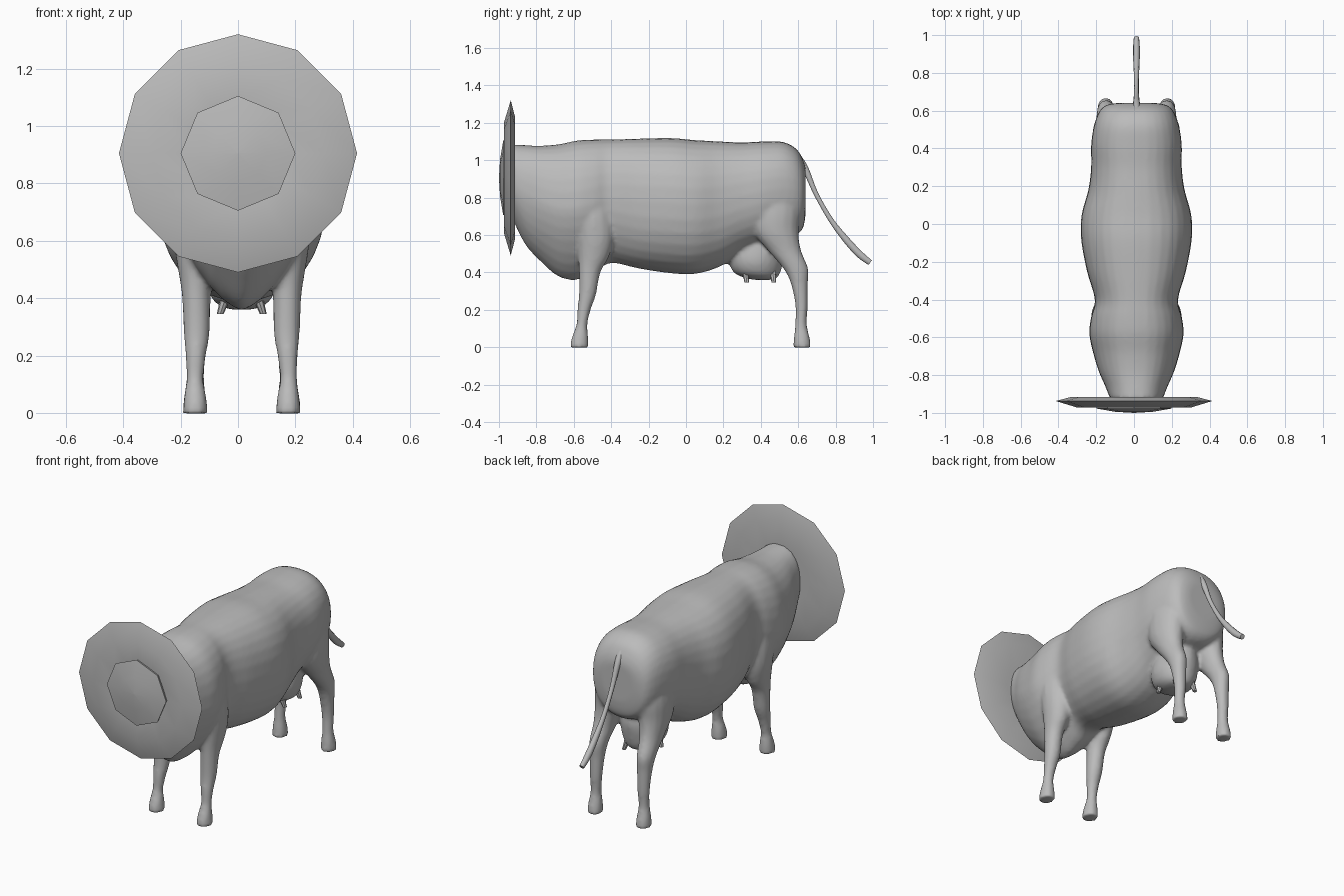
import bpy, bmesh, math
from mathutils import Vector

if "Cube" in bpy.data.objects:
    bpy.data.objects.remove(bpy.data.objects["Cube"])

CX = 0.013  # the animal sits slightly off the plate's centre

grey = bpy.data.materials.new("light grey")
grey.diffuse_color = (0.5, 0.5, 0.5, 1)
grey.use_nodes = True
grey.node_tree.nodes["Principled BSDF"].inputs["Base Color"].default_value = grey.diffuse_color


def smooth_rows(rows, steps=4):
    """Catmull-Rom interpolation through rows of ring parameters."""
    out = []
    for i in range(len(rows) - 1):
        a, b = rows[max(i - 1, 0)], rows[i]
        c, d = rows[i + 1], rows[min(i + 2, len(rows) - 1)]
        for k in range(steps):
            t = k / steps
            out.append([0.5 * (2 * q + (r - p) * t + (2 * p - 5 * q + 4 * r - s) * t * t
                               + (3 * q - p - 3 * r + s) * t ** 3)
                        for p, q, r, s in zip(a, b, c, d)])
    out.append(list(rows[-1]))
    return out


def loft(bm, rings):
    """Skin closed rings of points and cap both ends."""
    vs = [[bm.verts.new(p) for p in ring] for ring in rings]
    n = len(vs[0])
    for a, b in zip(vs, vs[1:]):
        for i in range(n):
            j = (i + 1) % n
            bm.faces.new((a[i], a[j], b[j], b[i]))
    bm.faces.new(vs[0][::-1])
    bm.faces.new(vs[-1])


def finish(bm, name, angle=40):
    bmesh.ops.recalc_face_normals(bm, faces=bm.faces)
    me = bpy.data.meshes.new(name)
    bm.to_mesh(me)
    bm.free()
    me.materials.append(grey)
    ob = bpy.data.objects.new(name, me)
    bpy.context.collection.objects.link(ob)
    for p in me.polygons:
        p.use_smooth = True
    me.set_sharp_from_angle(angle=math.radians(angle))
    return ob


def flat_ring(x, y, z, rx, ry, n=16):
    return [Vector((x + rx * math.cos(2 * math.pi * i / n),
                    y + ry * math.sin(2 * math.pi * i / n), z)) for i in range(n)]


def body_ring(y, zb, zt, w, n_bot, n=32):
    """Superellipse section, with its own exponent for the lower half."""
    zm = zb + (zt - zb) * 0.52
    pts = []
    for i in range(n):
        a = 2 * math.pi * i / n
        c, s = math.cos(a), math.sin(a)
        e = 2 / (2.35 if s >= 0 else n_bot)
        h = zt - zm if s >= 0 else zm - zb
        pts.append(Vector((CX + math.copysign(w * abs(c) ** e, c), y,
                           zm + math.copysign(h * abs(s) ** e, s))))
    return pts


# torso: y, bottom, top, half width, lower roundness
TORSO = [(-0.925, .68, 1.085, .14, 2.0), (-0.86, .55, 1.08, .165, 1.8),
         (-0.78, .46, 1.077, .20, 1.6), (-0.68, .375, 1.085, .23, 1.5),
         (-0.58, .36, 1.105, .25, 1.5), (-0.49, .40, 1.11, .24, 1.7),
         (-0.40, .45, 1.11, .22, 2.0), (-0.25, .42, 1.115, .262, 2.2),
         (-0.08, .395, 1.118, .293, 2.2), (0.05, .392, 1.107, .29, 2.2),
         (0.18, .43, 1.1, .255, 2.2), (0.30, .50, 1.095, .24, 2.2),
         (0.42, .55, 1.1, .24, 2.2), (0.52, .58, 1.097, .225, 2.2),
         (0.59, .60, 1.06, .20, 2.2), (0.627, .64, 1.0, .165, 2.2),
         (0.64, .72, .95, .11, 2.0)]
# legs: z, x offset, y, radius x, radius y
FRONT_LEG = [(.85, .13, -.50, .09, .11), (.70, .145, -.495, .095, .11),
             (.58, .155, -.485, .08, .10), (.48, .157, -.495, .062, .082),
             (.40, .158, -.515, .05, .058), (.28, .157, -.527, .046, .046),
             (.20, .16, -.545, .036, .036), (.12, .163, -.557, .030, .030),
             (.05, .162, -.567, .040, .045), (-.003, .162, -.572, .044, .050)]
HIND_LEG = [(.92, .11, .46, .09, .12), (.74, .13, .475, .10, .135),
            (.62, .145, .48, .085, .122), (.52, .155, .525, .062, .09),
            (.42, .16, .587, .050, .067), (.34, .16, .606, .043, .046),
            (.22, .16, .618, .036, .033), (.12, .162, .615, .031, .032),
            (.05, .163, .619, .040, .043), (-.003, .163, .622, .043, .048)]
# udder: z, y, radius x, radius y
UDDER = [(.64, .40, .10, .11), (.54, .385, .12, .145), (.46, .375, .125, .145),
         (.40, .38, .105, .125), (.37, .40, .07, .085), (.36, .41, .03, .04)]

# body, legs and udder are fused into one smooth skin
bm = bmesh.new()
loft(bm, [body_ring(*r) for r in smooth_rows(TORSO)])
for side in (-1, 1):
    for leg in (FRONT_LEG, HIND_LEG):
        loft(bm, [flat_ring(CX + side * x, y, z, rx, ry)
                  for z, x, y, rx, ry in smooth_rows(leg)])
loft(bm, [flat_ring(CX, y, z, rx, ry, 24) for z, y, rx, ry in smooth_rows(UDDER)])
body = finish(bm, "body_and_legs")
fuse = body.modifiers.new("fuse", 'REMESH')
fuse.mode = 'VOXEL'
fuse.voxel_size = 0.012
fuse.use_smooth_shade = True
relax = body.modifiers.new("relax", 'SMOOTH')
relax.factor = 0.5
relax.iterations = 5

# four splayed teats
bm = bmesh.new()
for side in (-1, 1):
    for y in (.32, .465):
        loft(bm, [flat_ring(CX + side * x, y + dy, z, r, r, 8) for x, dy, z, r in
                  ((.045, 0, .43, .024), (.06, 0, .39, .017), (.075, .005, .345, .012))])
finish(bm, "teats")

# tail: y, z, half width, half thickness
TAIL = [(.60, 1.01, .022, .022), (.64, .95, .018, .018), (.695, .82, .013, .013),
        (.775, .68, .013, .014), (.86, .57, .017, .019), (.93, .495, .018, .020),
        (.985, .452, .014, .016)]
rows = smooth_rows(TAIL)
rings = []
for i, (y, z, w, t) in enumerate(rows):
    a, b = rows[max(i - 1, 0)], rows[min(i + 1, len(rows) - 1)]
    d = Vector((0, b[0] - a[0], b[1] - a[1])).normalized()
    nrm = Vector((0, -d.z, d.y))
    rings.append([Vector((CX, y, z)) + Vector((w * math.cos(u), 0, 0)) + nrm * t * math.sin(u)
                  for u in (math.tau * k / 10 for k in range(10))])
bm = bmesh.new()
loft(bm, rings)
finish(bm, "tail")


def turned(name, profile, n, angle):
    """Low-poly disc turned around the y axis, one corner pointing up."""
    bm = bmesh.new()
    loft(bm, [[Vector((r * math.sin(math.tau * i / n), y, .905 + r * math.cos(math.tau * i / n)))
               for i in range(n)] for r, y in profile])
    finish(bm, name, angle)


# twelve-sided plate in place of the head, with an eight-sided boss
turned("head_plate", [(.18, -.96), (.30, -.972), (.415, -.937), (.33, -.915), (.18, -.915)], 12, 28)
turned("plate_boss", [(.002, -1.0), (.10, -.994), (.20, -.977), (.19, -.95)], 8, 40)
